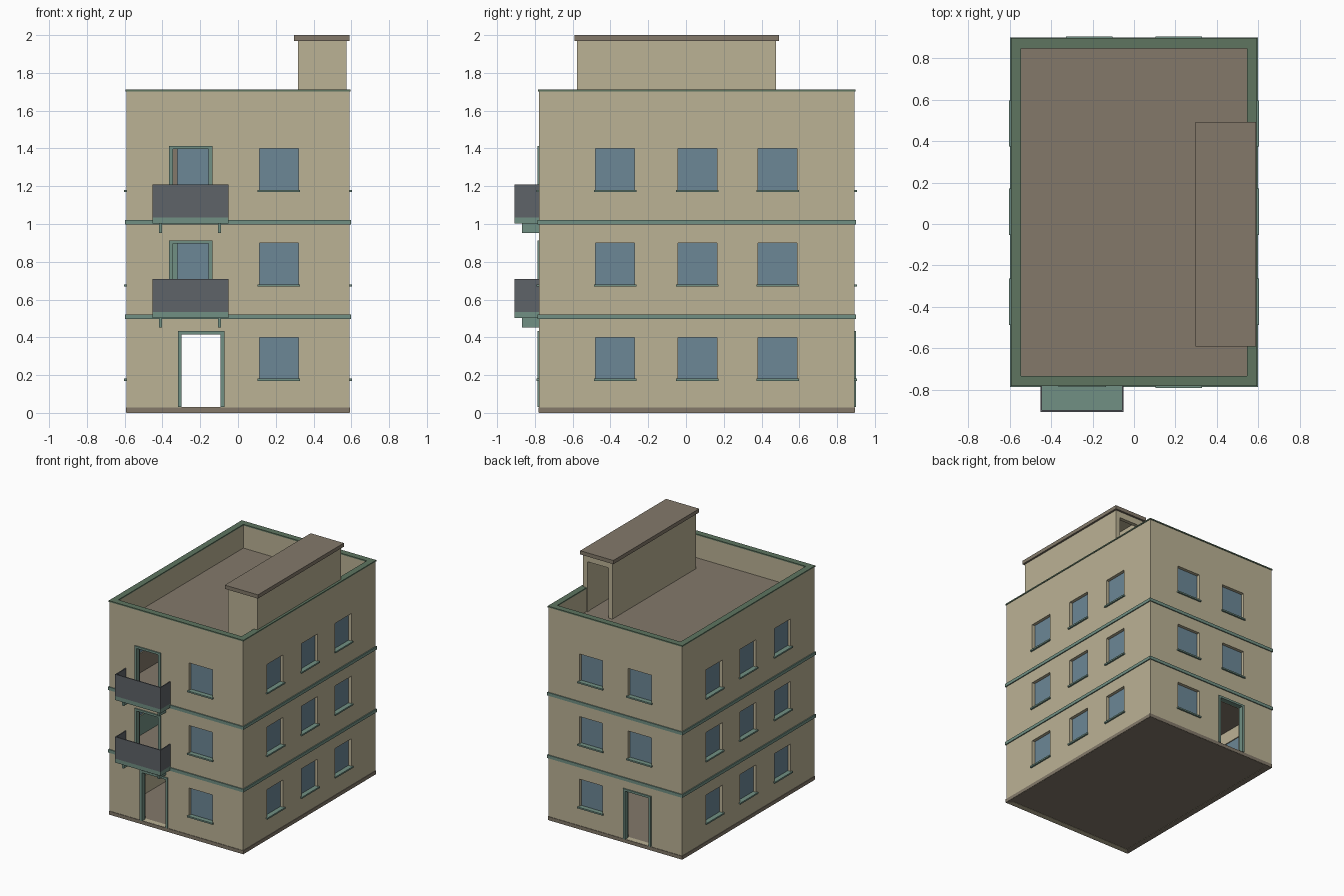
import bpy
import bmesh
from mathutils import Vector

if "Cube" in bpy.data.objects:
    bpy.data.objects.remove(bpy.data.objects["Cube"], do_unlink=True)


def material(name, *rgb):
    lin = [(c / 255 / 12.92) if c < 11 else ((c / 255 + 0.055) / 1.055) ** 2.4 for c in rgb]
    m = bpy.data.materials.new(name)
    m.use_nodes = True
    m.diffuse_color = (*lin, 1)
    m.node_tree.nodes["Principled BSDF"].inputs["Base Color"].default_value = (*lin, 1)
    return m


BEIGE = material("beige plaster", 187, 178, 149)
BROWN = material("brown floor", 131, 121, 106)
TEAL = material("teal trim", 113, 144, 131)
GREEN = material("green coping", 94, 117, 96)
GLASS = material("blue glass", 108, 135, 150)
GREY = material("grey railing", 95, 99, 104)


def boxes(name, extents, mat):
    """One object made of boxes, each given as (x0, x1, y0, y1, z0, z1)."""
    bm = bmesh.new()
    for x0, x1, y0, y1, z0, z1 in extents:
        lo, hi = Vector((x0, y0, z0)), Vector((x1, y1, z1))
        for v in bmesh.ops.create_cube(bm, size=1)["verts"]:
            v.co = (lo + hi) / 2 + v.co * (hi - lo)
    mesh = bpy.data.meshes.new(name)
    bm.to_mesh(mesh)
    bm.free()
    mesh.materials.append(mat)
    ob = bpy.data.objects.new(name, mesh)
    bpy.context.collection.objects.link(ob)
    return ob


def ring(name, out, inn, z0, z1, mat):
    """Rectangular hoop around the walls, out beyond and inn behind their outer face."""
    a, b = W + out, W - inn
    f, g = FRONT - out, FRONT + inn
    k, h = BACK + out, BACK - inn
    return boxes(name, [(-a, a, f, g, z0, z1), (-a, a, h, k, z0, z1),
                        (-a, -b, g, h, z0, z1), (b, a, g, h, z0, z1)], mat)


def carve(ob, *cutters):
    """Subtract the cutters in turn and bake the result."""
    for c in cutters:
        mod = ob.modifiers.new("cut", "BOOLEAN")
        mod.operation, mod.solver, mod.object = "DIFFERENCE", "EXACT", c
    deps = bpy.context.evaluated_depsgraph_get()
    mesh = bpy.data.meshes.new_from_object(ob.evaluated_get(deps))
    ob.modifiers.clear()
    ob.data = mesh
    for c in cutters:
        bpy.data.objects.remove(c, do_unlink=True)


# Main dimensions
W, FRONT, BACK, TOP, T = 0.59, -0.778, 0.892, 1.705, 0.043
STOREY = 0.5
WIN, WIN_LOW, WIN_HIGH = 0.103, 0.175, 0.4

# Windows: (wall axis, outer face, outward sign, centre along wall, floor)
windows = []
for floor in range(3):
    for side in (-1, 1):
        for y in (-0.375, 0.06, 0.485):
            windows.append(("x", side * W, side, y, floor))
    windows.append(("y", FRONT, -1, 0.216, floor))
    windows.append(("y", BACK, 1, 0.216, floor))
    if floor:
        windows.append(("y", BACK, 1, -0.216, floor))


def wall_box(axis, face, sign, along, half, inner, outer, z0, z1):
    d0, d1 = sorted((face - sign * inner, face + sign * outer))
    if axis == "x":
        return (d0, d1, along - half, along + half, z0, z1)
    return (along - half, along + half, d0, d1, z0, z1)


openings, panes, sills = [], [], []
for axis, face, sign, along, floor in windows:
    z = floor * STOREY
    openings.append(wall_box(axis, face, sign, along, WIN, 0.08, 0.05, z + WIN_LOW, z + WIN_HIGH))
    panes.append(wall_box(axis, face, sign, along, WIN, 0.035, -0.025, z + WIN_LOW, z + WIN_HIGH))
    sills.append(wall_box(axis, face, sign, along, WIN + 0.009, 0.025, 0.013, z + 0.169, z + 0.181))

# Doors: (outer face, sign, centre x, half width, bottom, top)
doors = [(FRONT, -1, -0.195, 0.11, 0.03, 0.42), (BACK, 1, -0.195, 0.11, 0.03, 0.42)]
for floor in (1, 2):
    z = floor * STOREY
    doors.append((FRONT, -1, -0.25, 0.102, z + 0.034, z + 0.4))
frames = []
for face, sign, x, half, z0, z1 in doors:
    openings.append(wall_box("y", face, sign, x, half, 0.08, 0.05, z0, z1))
    for s in (-1, 1):
        frames.append(wall_box("y", face, sign, x + s * (half + 0.003), 0.01, 0.03, 0.009, z0, z1))
    frames.append(wall_box("y", face, sign, x, half + 0.013, 0.03, 0.009, z1 - 0.004, z1 + 0.013))

# Walls and floor slabs, carved from one block
walls = boxes("walls", [(-W, W, FRONT, BACK, 0, TOP)], BEIGE)
rooms = []
for floor in range(4):
    z = floor * STOREY
    low = z + 0.02 if floor else -0.5
    high = z + STOREY if floor < 3 else 2.5
    rooms.append((T - W, W - T, FRONT + T, BACK - T, low, high))
carve(walls, boxes("room_cutter", rooms, BEIGE), boxes("opening_cutter", openings, BEIGE))
walls.data.materials.clear()
for m in (BEIGE, TEAL, BROWN):
    walls.data.materials.append(m)
for p in walls.data.polygons:
    c, n = p.center, p.normal
    inside = abs(c.x) < W - T + 0.001 and FRONT + T - 0.001 < c.y < BACK - T + 0.001
    p.material_index = 0
    if inside and (abs(n.z) > 0.5 or 1.02 < c.z < 1.5):
        p.material_index = 2
    elif inside and 0.52 < c.z < 1:
        p.material_index = 1

boxes("ground_floor", [(T - W, W - T, FRONT + T, BACK - T, 0.002, 0.03)], BROWN)
boxes("window_glass", panes, GLASS)
boxes("window_sills", sills, TEAL)
boxes("door_frames", frames, TEAL)

# Plinth, storey bands and parapet coping
ring("plinth", 0.004, 0.02, 0.001, 0.029, BROWN)
for floor in (1, 2):
    z = floor * STOREY
    ring("storey_band", 0.008, 0.02, z - 0.003, z + 0.022, TEAL)
ring("parapet_coping", 0.005, T + 0.002, TOP - 0.004, TOP + 0.006, GREEN)

# Balconies
L, R, OUT, RAIL = -0.452, -0.05, -0.907, 0.008
for floor in (1, 2):
    z = floor * STOREY
    boxes("balcony_slab", [(L, R, OUT, FRONT + 0.01, z + 0.002, z + 0.034)], TEAL)
    boxes("balcony_railing", [(L, R, OUT, OUT + RAIL, z + 0.034, z + 0.208),
                              (L, L + RAIL, OUT + RAIL, FRONT, z + 0.034, z + 0.208),
                              (R - RAIL, R, OUT + RAIL, FRONT, z + 0.034, z + 0.208)], GREY)
    boxes("balcony_brackets", [(x, x + 0.016, -0.868, FRONT + 0.01, z - 0.048, z + 0.004)
                               for x in (-0.418, -0.106)], TEAL)

# Rooftop stair house, open at the back
house = boxes("stair_house", [(0.317, 0.575, -0.578, 0.477, 1.515, 1.975)], BEIGE)
carve(house, boxes("house_cutter", [(0.347, 0.54, -0.548, 0.447, 1.4, 1.965)], BEIGE),
      boxes("house_door_cutter", [(0.352, 0.535, 0.4, 0.6, 1.4, 1.92)], BEIGE))
boxes("stair_house_roof", [(0.297, 0.59, -0.591, 0.493, 1.97, 2.0)], BROWN)
